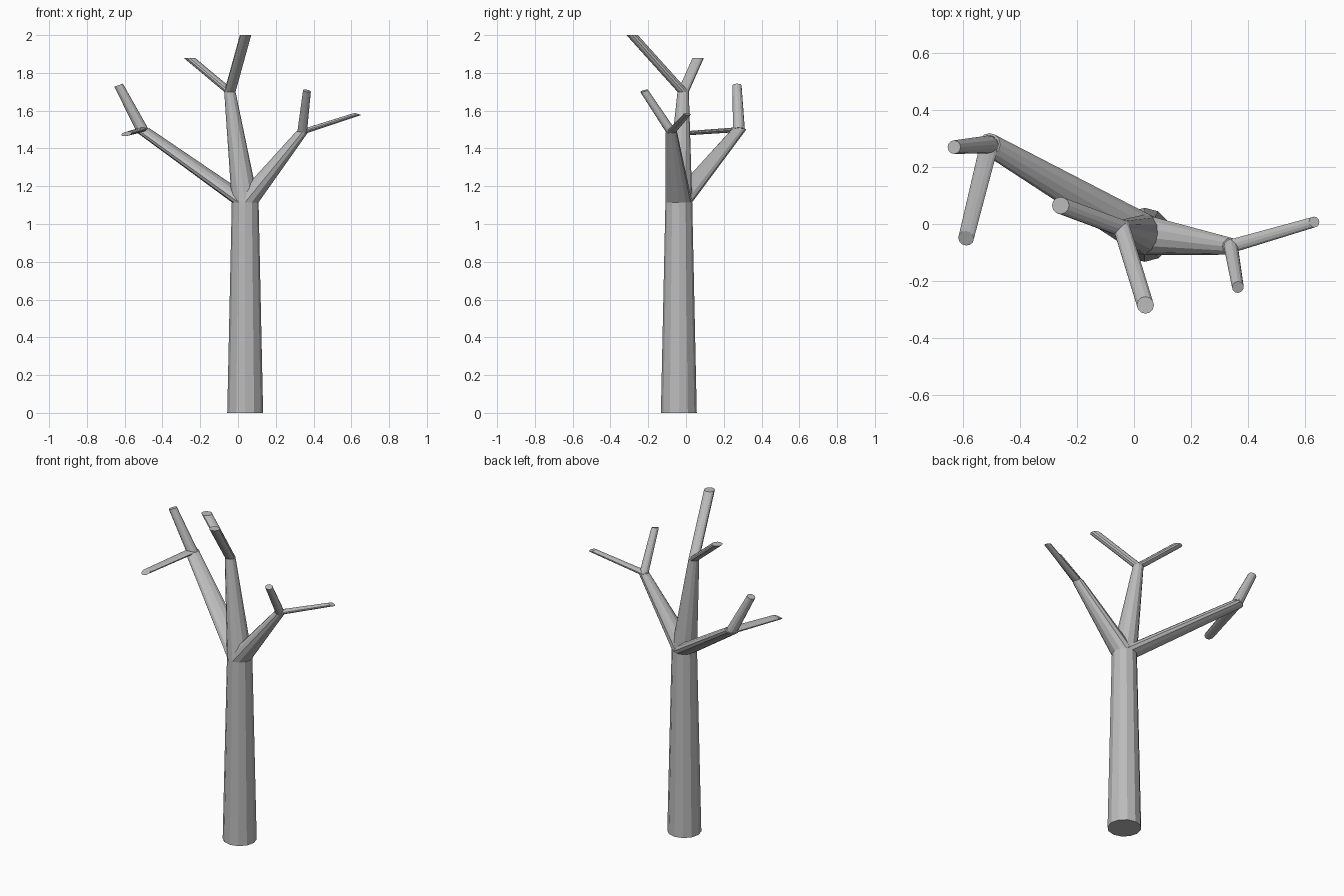
import bpy, bmesh, math
from mathutils import Vector

cube = bpy.data.objects.get("Cube")
if cube:
    bpy.data.objects.remove(cube, do_unlink=True)

SIDES = 12
UP = (0, 0, 1)

# Single bark colour
bark = bpy.data.materials.new("grey_bark")
bark.use_nodes = True
GREY = (0.5, 0.5, 0.5, 1)
bark.diffuse_color = GREY
bark.node_tree.nodes["Principled BSDF"].inputs["Base Color"].default_value = GREY


def ring(bm, centre, radius, normal):
    """Circle of vertices tilted from horizontal towards the normal."""
    turn = Vector(UP).rotation_difference(Vector(normal))
    verts = []
    for i in range(SIDES):
        a = math.tau * i / SIDES
        offset = Vector((math.cos(a), math.sin(a), 0)) * radius
        verts.append(bm.verts.new(Vector(centre) + turn @ offset))
    return verts


def limb(name, start, end):
    """Tapered limb between two (centre, radius, normal) sections."""
    bm = bmesh.new()
    low, high = ring(bm, *start), ring(bm, *end)
    for i in range(SIDES):
        j = (i + 1) % SIDES
        bm.faces.new((low[i], low[j], high[j], high[i]))
    bm.faces.new(low[::-1])
    bm.faces.new(high)
    bmesh.ops.recalc_face_normals(bm, faces=bm.faces)
    mesh = bpy.data.meshes.new(name)
    bm.to_mesh(mesh)
    bm.free()
    mesh.materials.append(bark)
    bpy.context.collection.objects.link(bpy.data.objects.new(name, mesh))


# Trunk sections and the forks where branches split
base = ((0.038, -0.038, 0), 0.095, UP)
crown = ((0.038, -0.038, 1.115), 0.071, UP)
middle_fork = ((-0.043, -0.015, 1.7), 0.03, UP)
left_fork = ((0.34, -0.078, 1.488), 0.03, (0.15, -0.1, 1))
right_fork = ((-0.508, 0.28, 1.5), 0.039, (-0.2, 0, 1))

limb("trunk", base, crown)

# Main branches, each with two twigs
branches = {
    "middle": (middle_fork, [((0.04, -0.285, 2.0), 0.03, UP),
                             ((-0.258, 0.065, 1.88), 0.03, UP)]),
    "left": (left_fork, [((0.365, -0.222, 1.705), 0.021, (0.2, -0.3, 1)),
                         ((0.633, 0.007, 1.582), 0.019, (0.3, 0.1, 1))]),
    "right": (right_fork, [((-0.632, 0.27, 1.735), 0.024, (-0.35, 0, 1)),
                           ((-0.59, -0.05, 1.477), 0.028, (-0.2, -0.45, 1))]),
}
for side, (fork, tips) in branches.items():
    limb(side + "_branch", crown, fork)
    for label, tip in zip(("upper", "outer"), tips):
        # Twigs leave the fork leaning the same way as their tips
        start = (fork[0], (fork[1] + tip[1]) / 2, tip[2])
        limb(side + "_" + label + "_twig", start, tip)
